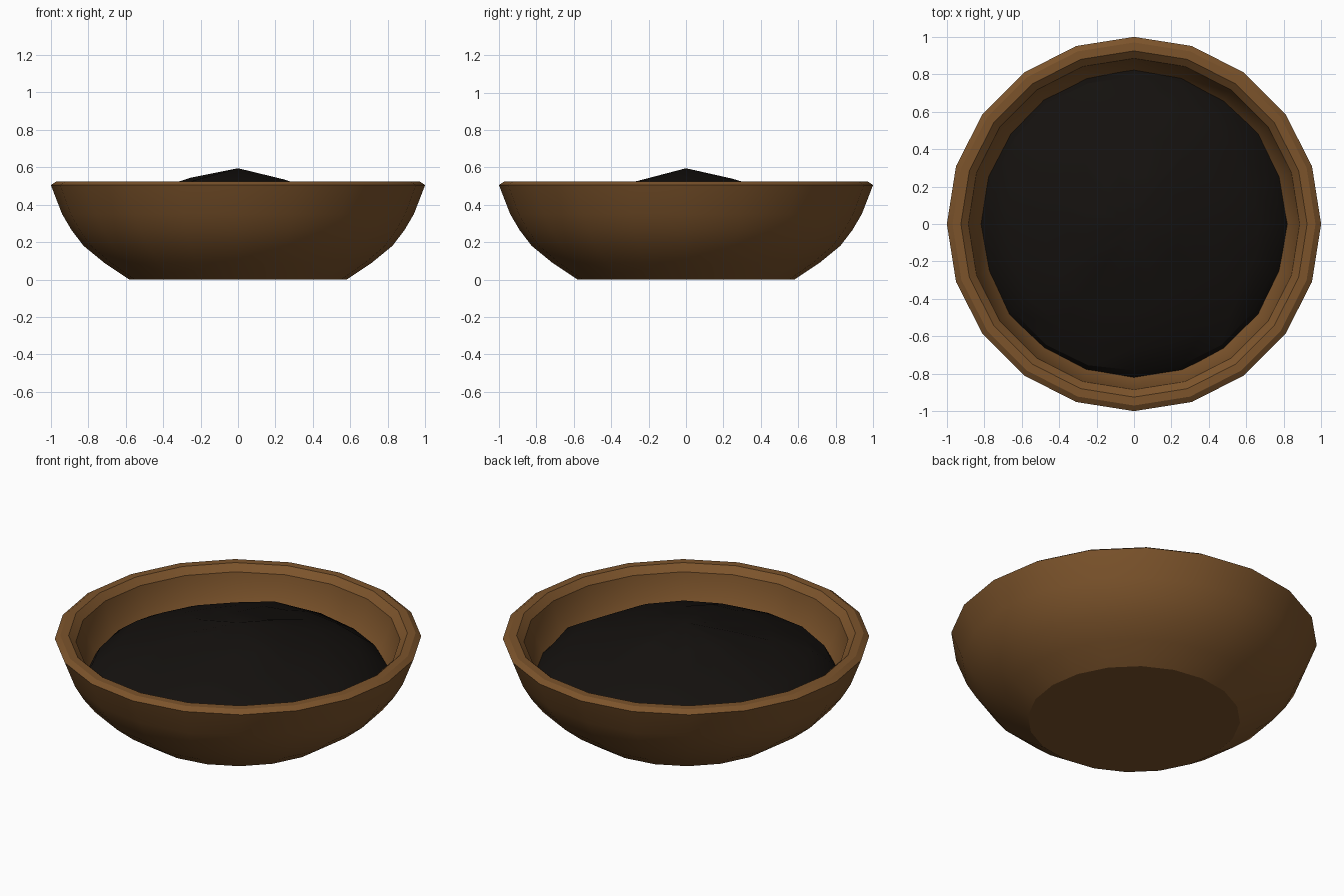
import bpy, math, random

if "Cube" in bpy.data.objects:
    bpy.data.objects.remove(bpy.data.objects["Cube"])

random.seed(4)
SIDES = 20


def material(name, color):
    m = bpy.data.materials.new(name)
    m.diffuse_color = (*color, 1)
    m.use_nodes = True
    m.node_tree.nodes["Principled BSDF"].inputs["Base Color"].default_value = m.diffuse_color
    return m


def lathe(name, profile, mat, smooth_angle, close_start=False, jitter=0.0):
    """Revolve (radius, z) pairs about z; a radius of 0 makes a centre point."""
    verts, faces, rings = [], [], []
    for r, z in profile:
        first = len(verts)
        if r == 0:
            verts.append((0, 0, z))
            rings.append([first] * SIDES)
            continue
        for i in range(SIDES):
            a = 2 * math.pi * i / SIDES
            rr = r + random.uniform(-jitter, jitter) * 0.6
            verts.append((rr * math.cos(a), rr * math.sin(a),
                          z + random.uniform(-jitter, jitter)))
        rings.append(list(range(first, first + SIDES)))
    for lo, hi in zip(rings, rings[1:]):
        for i in range(SIDES):
            j = (i + 1) % SIDES
            faces.append(list(dict.fromkeys((lo[i], lo[j], hi[j], hi[i]))))
    if close_start:
        faces.append(rings[0][::-1])
    mesh = bpy.data.meshes.new(name)
    mesh.from_pydata(verts, [], faces)
    mesh.materials.append(mat)
    ob = bpy.data.objects.new(name, mesh)
    bpy.context.collection.objects.link(ob)
    bpy.ops.object.select_all(action='DESELECT')
    ob.select_set(True)
    bpy.context.view_layer.objects.active = ob
    bpy.ops.object.shade_smooth_by_angle(angle=math.radians(smooth_angle))
    return ob


wood = material("wood", (0.20, 0.087, 0.024))
soil = material("soil", (0.007, 0.0055, 0.0045))

# Bowl: flat foot, rounded wall, bevelled rim, inner lip easing into the hollow
lathe("bowl", [
    (0.58, 0.0), (0.715, 0.09), (0.825, 0.18), (0.89, 0.265), (0.94, 0.35),
    (1.0, 0.505), (0.97, 0.525), (0.925, 0.525), (0.885, 0.488),
    (0.875, 0.44), (0.85, 0.37), (0.81, 0.29), (0.70, 0.17),
    (0.50, 0.08), (0, 0.08),
], wood, 33, close_start=True)

# Contents: uneven low mound with a steeper skirt running into the inner wall
lathe("soil_mound", [
    (0.83, 0.29), (0.79, 0.345), (0.67, 0.41), (0.48, 0.475),
    (0.26, 0.53), (0, 0.595),
], soil, 25, jitter=0.015)
